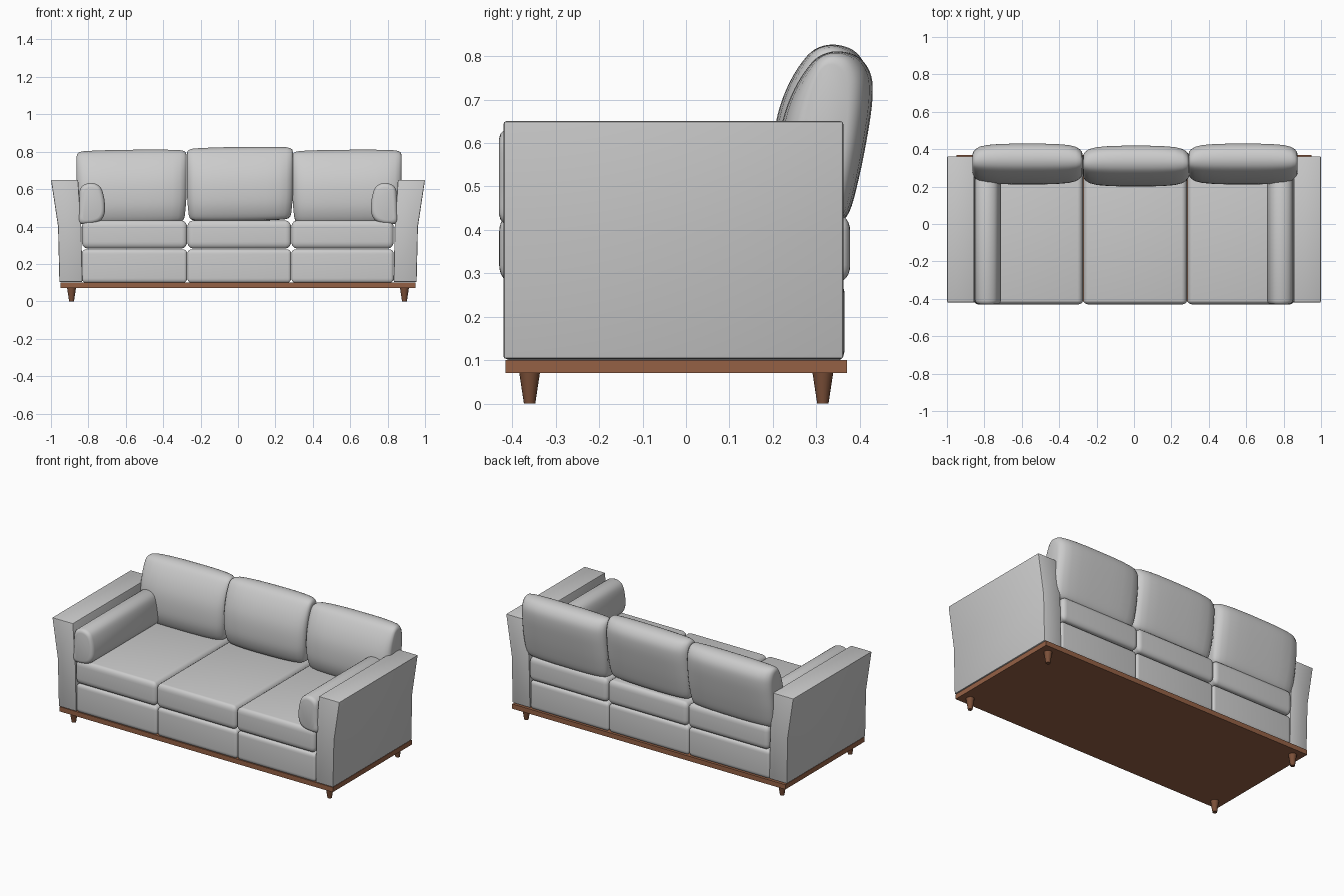
import bpy, bmesh, math
from mathutils import Vector, Matrix

if "Cube" in bpy.data.objects:
    bpy.data.objects.remove(bpy.data.objects["Cube"])


def material(name, col):
    m = bpy.data.materials.new(name)
    m.diffuse_color = (*col, 1)
    m.use_nodes = True
    m.node_tree.nodes["Principled BSDF"].inputs["Base Color"].default_value = m.diffuse_color
    return m


wood = material("brown_wood", (0.30, 0.12, 0.06))
dark_wood = material("dark_wood", (0.20, 0.08, 0.04))


def finish(name, bm, mat=None, angle=40):
    bmesh.ops.recalc_face_normals(bm, faces=bm.faces)
    me = bpy.data.meshes.new(name)
    bm.to_mesh(me)
    bm.free()
    ob = bpy.data.objects.new(name, me)
    bpy.context.collection.objects.link(ob)
    if mat:
        me.materials.append(mat)
    bpy.ops.object.select_all(action='DESELECT')
    ob.select_set(True)
    bpy.context.view_layer.objects.active = ob
    bpy.ops.object.shade_smooth_by_angle(angle=math.radians(angle))
    return ob


def box(name, lo, hi, bevel=None, mat=None, segs=4):
    """Box between two corners; bevel gives a separate rounding depth per axis."""
    lo, hi = Vector(lo), Vector(hi)
    size, b = hi - lo, Vector(bevel or (1, 1, 1))
    bm = bmesh.new()
    bmesh.ops.create_cube(bm, size=1)
    bmesh.ops.scale(bm, vec=[s / k for s, k in zip(size, b)], verts=bm.verts)
    if bevel:
        bmesh.ops.bevel(bm, geom=bm.edges[:], offset=1, segments=segs,
                        profile=0.5, affect='EDGES')
    bmesh.ops.scale(bm, vec=b, verts=bm.verts)
    bmesh.ops.translate(bm, vec=(lo + hi) / 2, verts=bm.verts)
    return finish(name, bm, mat, 60)


def smooth_loop(pts, n=4):
    """Closed Catmull-Rom curve through 2D points."""
    out, c = [], len(pts)
    for i in range(c):
        p0, p1, p2, p3 = (Vector(pts[(i + k) % c]) for k in (-1, 0, 1, 2))
        for j in range(n):
            t = j / n
            out.append(0.5 * (2 * p1 + (p2 - p0) * t + (2 * p0 - 5 * p1 + 4 * p2 - p3) * t * t
                              + (3 * p1 - p0 - 3 * p2 + p3) * t ** 3))
    return out


def pillow(name, pts, t0, t1, sections, place):
    """Loft a profile from t0 to t1; sections = (inset, scale a, scale b) at each end."""
    loop = smooth_loop(pts)
    ca = (min(p.x for p in loop) + max(p.x for p in loop)) / 2
    cb = (min(p.y for p in loop) + max(p.y for p in loop)) / 2
    rows = [(t0 + d, a, b) for d, a, b in sections]
    rows += [(t1 - d, a, b) for d, a, b in reversed(sections)]
    bm = bmesh.new()
    rings = [[bm.verts.new(place(t, ca + (p.x - ca) * a, cb + (p.y - cb) * b)) for p in loop]
             for t, a, b in rows]
    n = len(loop)
    for r, s in zip(rings, rings[1:]):
        for i in range(n):
            bm.faces.new((r[i], r[(i + 1) % n], s[(i + 1) % n], s[i]))
    bm.faces.new(rings[0])
    bm.faces.new(rings[-1])
    return finish(name, bm, angle=75)


# wooden base and tapered legs
box("base_board", (-0.95, -0.415, 0.07), (0.95, 0.37, 0.10), mat=wood)
for sx in (-1, 1):
    for label, y in (("front", -0.36), ("back", 0.315)):
        bm = bmesh.new()
        bmesh.ops.create_cone(bm, cap_ends=True, segments=16, radius1=0.013, radius2=0.024,
                              depth=0.072,
                              matrix=Matrix.Translation((sx * 0.89, y, 0.036)))
        finish(label + "_leg", bm, dark_wood)

# flared arms
arm = [(0.955, 0.103), (0.962, 0.40), (1.0, 0.65), (0.855, 0.65), (0.838, 0.40), (0.832, 0.103)]
for sx in (-1, 1):
    bm = bmesh.new()
    front = bm.faces.new([bm.verts.new((sx * x, -0.42, z)) for x, z in arm])
    ext = bmesh.ops.extrude_face_region(bm, geom=[front])
    moved = [v for v in ext["geom"] if isinstance(v, bmesh.types.BMVert)]
    bmesh.ops.translate(bm, vec=(0, 0.782, 0), verts=moved)
    bmesh.ops.recalc_face_normals(bm, faces=bm.faces)
    edges = [e for e in bm.edges if e.calc_face_angle(0) > 0.6]
    bmesh.ops.bevel(bm, geom=edges, offset=0.006, segments=2, profile=0.5, affect='EDGES')
    finish("arm", bm)

# three lower panels and three seat cushions
for x0, x1 in ((-0.835, -0.272), (-0.271, 0.284), (0.285, 0.832)):
    box("seat_base", (x0, -0.42, 0.10), (x1, 0.365, 0.277), (0.018, 0.014, 0.024))
    box("seat_cushion", (x0, -0.43, 0.283), (x1, 0.378, 0.432), (0.03, 0.022, 0.036), segs=5)

# leaning back cushions: side profile (y, z), lofted across x
back = [(0.245, 0.425), (0.217, 0.49), (0.212, 0.57), (0.222, 0.65), (0.25, 0.725),
        (0.29, 0.785), (0.325, 0.807), (0.365, 0.809), (0.402, 0.793), (0.426, 0.755),
        (0.429, 0.70), (0.418, 0.62), (0.398, 0.52), (0.375, 0.44), (0.345, 0.418), (0.29, 0.415)]
ends = [(0, 0.48, 0.84), (0.004, 0.60, 0.91), (0.014, 0.72, 0.95), (0.035, 0.84, 0.975),
        (0.075, 0.93, 0.985), (0.14, 0.98, 0.995), (0.22, 1, 1)]
for x0, x1, dy, dz, tilt in ((-0.863, -0.275, 0, 0, 0.012), (-0.273, 0.294, -0.011, 0.015, 0.014),
                             (0.291, 0.875, 0, 0, 0.008)):
    xc = (x0 + x1) / 2

    def place(t, y, z):
        # small roll plus a slightly narrower bottom
        w = 1 - 0.05 * max(0, (0.60 - z) / 0.18) ** 2
        return (xc + (t - xc) * w, y + dy, z + dz + (t - xc) * tilt)
    pillow("back_cushion", back, x0, x1, ends, place)

# side bolsters resting against the arms: front profile (x, z), lofted along y
bolster = [(0.85, 0.42), (0.852, 0.48), (0.85, 0.55), (0.842, 0.605), (0.81, 0.629),
           (0.77, 0.631), (0.735, 0.61), (0.717, 0.56), (0.711, 0.50), (0.718, 0.455),
           (0.745, 0.425), (0.80, 0.413)]
caps = [(0, 0.7, 0.8), (0.003, 0.84, 0.9), (0.01, 0.94, 0.96), (0.022, 1, 1)]
for sx in (-1, 1):
    pillow("arm_bolster", bolster, -0.43, 0.26, caps, lambda t, x, z: (sx * x, t, z))
